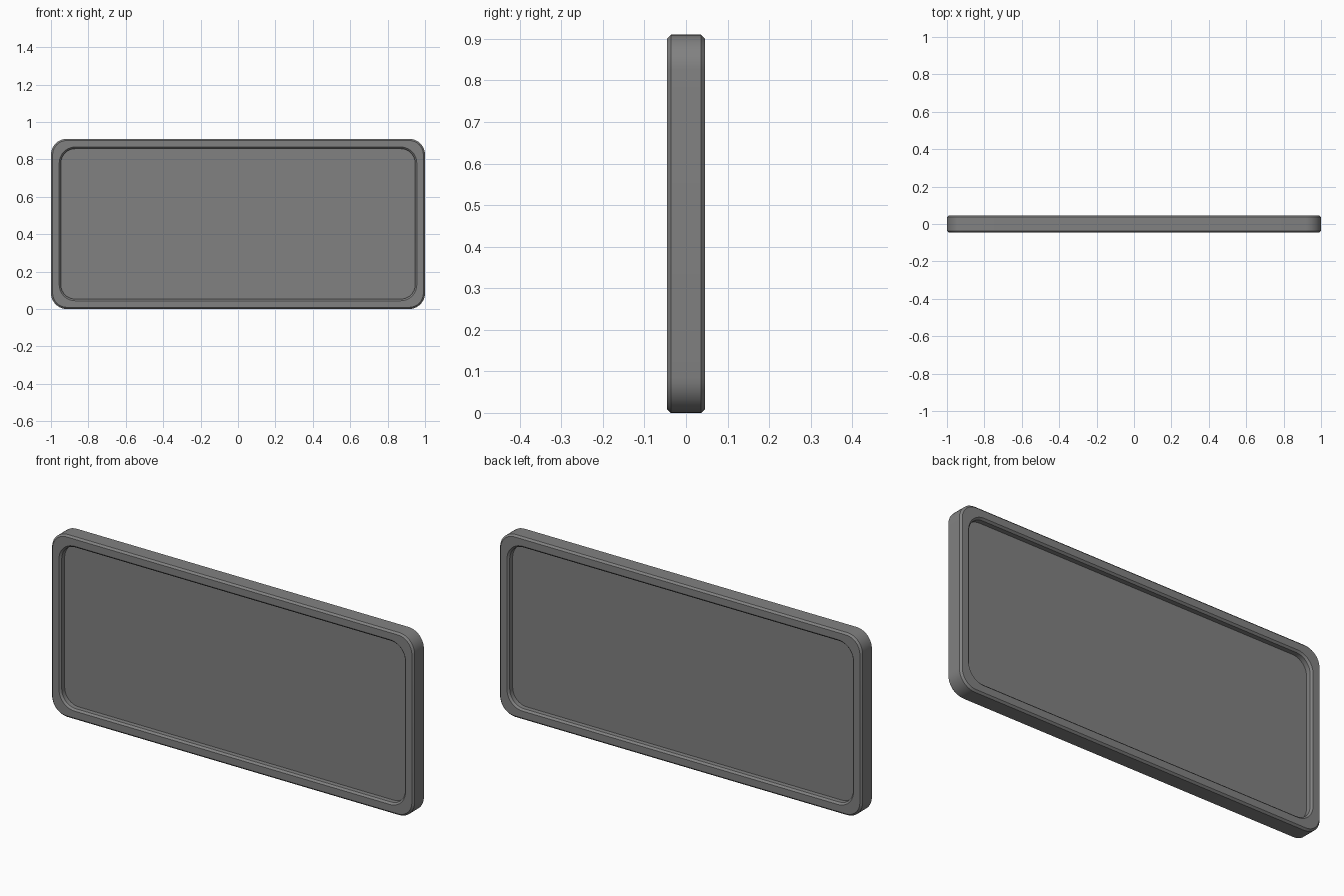
import bpy, bmesh, math

if "Cube" in bpy.data.objects:
    bpy.data.objects.remove(bpy.data.objects["Cube"])

W, H, T = 1.0, 0.91, 0.0455     # half width, height, half thickness
BEV = 0.009                     # chamfer on all rim edges
R = 0.085                       # corner radius
RIM = 0.053                     # rim width to the inner wall
PANEL = 0.013                   # half thickness of the recessed panel
SEG = 10

dark = bpy.data.materials.new("dark_grey")
dark.diffuse_color = (0.22, 0.22, 0.22, 1)
dark.use_nodes = True
dark.node_tree.nodes["Principled BSDF"].inputs["Base Color"].default_value = dark.diffuse_color


def ring(bm, inset, y, r):
    """Rounded rectangle of vertices, inset from the outer outline."""
    hw, hh, verts = W - inset, H / 2 - inset, []
    for i, (sx, sz) in enumerate([(1, 1), (-1, 1), (-1, -1), (1, -1)]):
        for k in range(SEG + 1):
            a = math.pi / 2 * (i + k / SEG)
            verts.append(bm.verts.new((sx * (hw - r) + r * math.cos(a), y,
                                       H / 2 + sz * (hh - r) + r * math.sin(a))))
    return verts


def bridge(bm, a, b):
    n = len(a)
    for i in range(n):
        bm.faces.new((a[i], a[(i + 1) % n], b[(i + 1) % n], b[i]))


def finish(bm, name):
    bmesh.ops.recalc_face_normals(bm, faces=bm.faces[:])
    me = bpy.data.meshes.new(name)
    bm.to_mesh(me)
    bm.free()
    me.materials.append(dark)
    ob = bpy.data.objects.new(name, me)
    bpy.context.collection.objects.link(ob)
    bpy.ops.object.select_all(action='DESELECT')
    ob.select_set(True)
    bpy.context.view_layer.objects.active = ob
    bpy.ops.object.shade_smooth_by_angle(angle=math.radians(30))


# Rim: closed cross-section with chamfered edges, swept round the outline
section = [(0, -T + BEV), (BEV, -T), (RIM - BEV, -T), (RIM, -T + BEV),
           (RIM, T - BEV), (RIM - BEV, T), (BEV, T), (0, T - BEV)]
bm = bmesh.new()
rings = []
for d, y in section:
    # outer edges shrink concentrically; inner opening keeps its own radius
    r = R - d if d < RIM / 2 else R - 0.008 + (RIM - d)
    rings.append(ring(bm, d, y, r))
for i, loop in enumerate(rings):
    bridge(bm, loop, rings[(i + 1) % len(rings)])
finish(bm, "rim")

# Recessed panel, tucked slightly into the rim
bm = bmesh.new()
front = ring(bm, RIM - 0.005, -PANEL, R - 0.005)
back = ring(bm, RIM - 0.005, PANEL, R - 0.005)
bridge(bm, front, back)
bm.faces.new(front)
bm.faces.new(back)
finish(bm, "panel")
